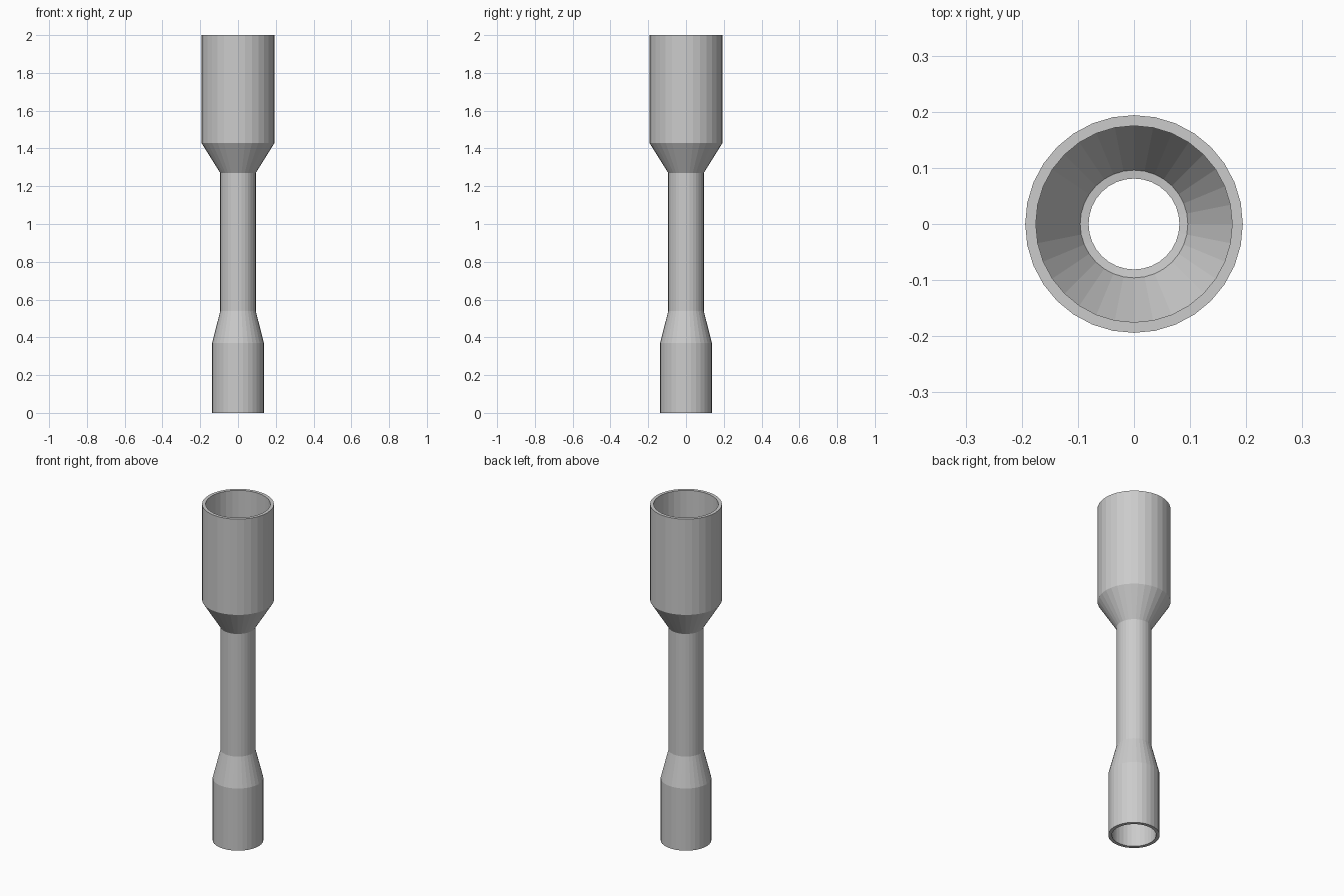
import bpy, bmesh
from math import cos, sin, pi

if "Cube" in bpy.data.objects:
    bpy.data.objects.remove(bpy.data.objects["Cube"])

SIDES = 32

def revolve(name, profile):
    """Turn a closed (radius, height) loop around z into a flat-shaded solid."""
    bm = bmesh.new()
    rings = [[bm.verts.new((r * cos(2 * pi * i / SIDES), r * sin(2 * pi * i / SIDES), z))
              for i in range(SIDES)] for r, z in profile]
    for k, ring in enumerate(rings):
        nxt = rings[(k + 1) % len(rings)]
        for i in range(SIDES):
            j = (i + 1) % SIDES
            bm.faces.new((ring[i], ring[j], nxt[j], nxt[i]))
    bmesh.ops.recalc_face_normals(bm, faces=bm.faces)
    mesh = bpy.data.meshes.new(name)
    bm.to_mesh(mesh)
    bm.free()
    obj = bpy.data.objects.new(name, mesh)
    bpy.context.collection.objects.link(obj)
    return obj

# Outer wall from the foot up to the wide cup
outer = [(0.137, 0), (0.137, 0.37), (0.094, 0.54), (0.094, 1.27),
         (0.194, 1.43), (0.194, 2.0)]
# Bore from the cup rim down, with a small ledge where the cone meets the neck
inner = [(0.175, 2.0), (0.175, 1.43), (0.096, 1.282), (0.081, 1.28),
         (0.081, 0.54), (0.118, 0.37), (0.118, 0)]

revolve("reducer_pipe", outer + inner)
